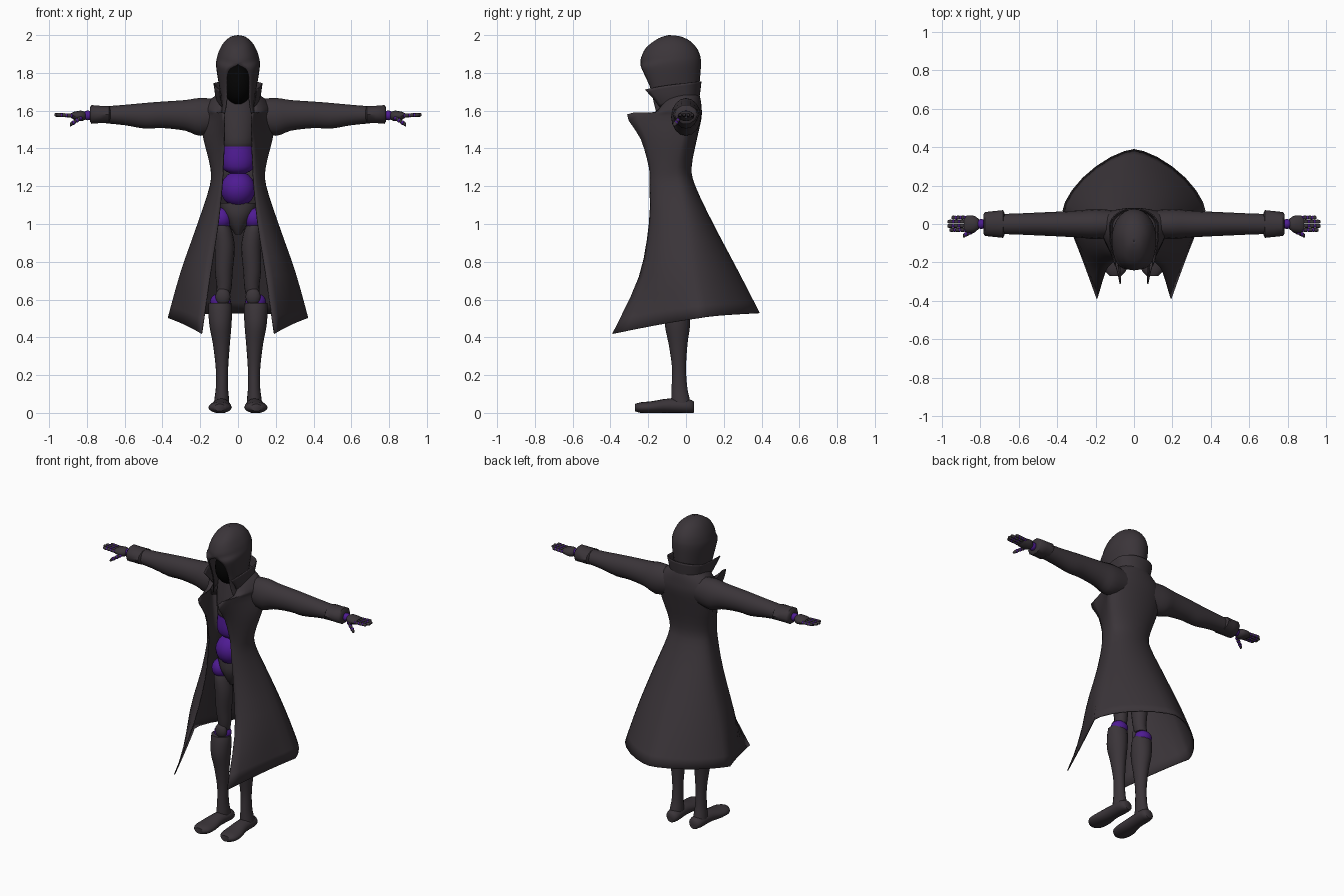
import bpy, bmesh, math
from mathutils import Vector

if "Cube" in bpy.data.objects:
    bpy.data.objects.remove(bpy.data.objects["Cube"])


def make_material(name, rgb):
    mat = bpy.data.materials.new(name)
    mat.use_nodes = True
    colour = (*rgb, 1)
    mat.diffuse_color = colour
    mat.node_tree.nodes["Principled BSDF"].inputs["Base Color"].default_value = colour
    return mat


CLOTH = make_material("charcoal cloth", (.043, .035, .041))
VIOLET = make_material("violet joints", (.077, .011, .29))
SHADOW = make_material("black face", (.001, .001, .001))
parts = []


def finish(name, bm, mat, mirror=False, thickness=0):
    mesh = bpy.data.meshes.new(name)
    bm.to_mesh(mesh)
    bm.free()
    obj = bpy.data.objects.new(name, mesh)
    bpy.context.collection.objects.link(obj)
    mesh.materials.append(mat)
    if thickness:
        solid = obj.modifiers.new("thickness", "SOLIDIFY")
        solid.thickness = thickness
        solid.offset = -1
    if mirror:
        obj.modifiers.new("mirror", "MIRROR")
    parts.append(obj)
    return obj


def smooth_rows(rows, steps):
    """Catmull-Rom interpolation of the key rows."""
    rows = [Vector(r) for r in rows]
    out = []
    for i in range(len(rows) - 1):
        a, b, c, d = rows[max(i - 1, 0)], rows[i], rows[i + 1], rows[min(i + 2, len(rows) - 1)]
        for k in range(steps):
            t = k / steps
            out.append(b + (c - a) * (t / 2) + (a * 2 - b * 5 + c * 4 - d) * (t * t / 2)
                       + (b * 3 - a - c * 3 + d) * (t ** 3 / 2))
    return out + [rows[-1]]


def bridge(bm, rings, closed):
    for low, high in zip(rings, rings[1:]):
        n = len(low)
        for j in range(n if closed else n - 1):
            k = (j + 1) % n
            bm.faces.new((low[j], low[k], high[k], high[j]))


def loft(name, axis, rows, mat=CLOTH, mirror=False, sides=16, steps=3, floor=None):
    """Closed tube; each row is centre x, y, z and the two ring radii."""
    bm = bmesh.new()
    rings = []
    for x, y, z, ra, rb in smooth_rows(rows, steps):
        ring = []
        for k in range(sides):
            a = math.tau * k / sides
            u, v = ra * math.cos(a), rb * math.sin(a)
            offset = {"x": (0, u, v), "y": (u, 0, v), "z": (u, v, 0)}[axis]
            p = Vector((x, y, z)) + Vector(offset)
            if floor is not None:
                p.z = max(p.z, floor)
            ring.append(bm.verts.new(p))
        rings.append(ring)
    bridge(bm, rings, True)
    bm.faces.new(rings[0])
    bm.faces.new(rings[-1])
    bmesh.ops.recalc_face_normals(bm, faces=bm.faces)
    return finish(name, bm, mat, mirror)


def shell(name, rows, steps=3, n=7, thickness=.006):
    """Garment open at the front. Row: back z, front z, side x, side y, back y,
    front edge x, y and the bend point x, y between the edge and the side."""
    bm = bmesh.new()
    rings = []
    for zb, zf, xs, ys, yb, xf, yf, cx, cy in smooth_rows(rows, steps):
        xf = max(xf, 0)
        half = []
        for k in range(n):
            t = k / n
            half.append(((1 - t) ** 2 * xf + 2 * t * (1 - t) * cx + t * t * xs,
                         (1 - t) ** 2 * yf + 2 * t * (1 - t) * cy + t * t * ys))
        # The skirt gets more pointed at the back towards the hem
        power = 2 / (2 - .5 * min(1, max(0, (1.2 - zb) / .67)))
        for k in range(n + 1):
            a = math.pi / 2 * k / n
            half.append((xs * max(0, math.cos(a)) ** power,
                         ys + (yb - ys) * math.sin(a) ** power))
        last = len(half) - 1
        left = [(x, y, zb + (zf - zb) * (1 - i / last) ** 2) for i, (x, y) in enumerate(half)]
        right = [(-x, y, z) for x, y, z in reversed(left[:-1])]
        rings.append([bm.verts.new(p) for p in left + right])
    bridge(bm, rings, False)
    bmesh.ops.remove_doubles(bm, verts=bm.verts, dist=.0005)
    return finish(name, bm, CLOTH, thickness=thickness)


def ball(name, centre, radii, mat, mirror=False, segments=20):
    bm = bmesh.new()
    bmesh.ops.create_uvsphere(bm, u_segments=segments, v_segments=segments // 2, radius=1)
    bmesh.ops.scale(bm, vec=radii, verts=bm.verts)
    bmesh.ops.translate(bm, vec=centre, verts=bm.verts)
    return finish(name, bm, mat, mirror)


# Long open coat with flaring skirt and pointed lapels
shell("coat", [
    (.53, .42, .372, .07, .39, .195, -.39, .29, -.12),
    (.75, .72, .305, .03, .277, .15, -.25, .28, -.17),
    (1, 1, .215, 0, .145, .105, -.197, .2, -.17),
    (1.2, 1.2, .15, -.04, .05, .085, -.193, .145, -.16),
    (1.3, 1.3, .147, -.05, .03, .08, -.197, .14, -.15),
    (1.45, 1.45, .183, -.02, .058, .075, -.24, .14, -.13),
    (1.56, 1.58, .2, 0, .082, .075, -.312, .11, -.11),
    (1.62, 1.59, .185, 0, .082, .085, -.17, .15, -.12),
    (1.67, 1.65, .14, -.01, .075, .085, -.12, .13, -.1),
    (1.71, 1.69, .08, -.02, .06, .07, -.1, .08, -.08)])

# Standing collar
shell("collar", [
    (1.66, 1.62, .11, -.01, .07, .085, -.14, .12, -.1),
    (1.71, 1.66, .12, -.01, .077, .095, -.17, .13, -.12),
    (1.755, 1.71, .13, -.01, .082, .1, -.217, .13, -.14)])

# Hood, closed above the brim, with a dark face inside
shell("hood", [
    (1.62, 1.56, .085, -.06, .05, .08, -.15, .095, -.13),
    (1.68, 1.64, .088, -.07, .062, .062, -.17, .09, -.15),
    (1.74, 1.71, .1, -.08, .071, .06, -.185, .1, -.17),
    (1.82, 1.78, .113, -.08, .078, .058, -.215, .11, -.2),
    (1.86, 1.82, .116, -.08, .079, .042, -.234, .11, -.23),
    (1.89, 1.845, .112, -.08, .075, 0, -.241, .1, -.238),
    (1.93, 1.88, .1, -.08, .058, 0, -.238, .09, -.23),
    (1.97, 1.935, .075, -.08, .02, 0, -.21, .07, -.2),
    (1.993, 1.983, .04, -.085, -.03, 0, -.145, .04, -.14),
    (2, 2, .002, -.09, -.088, 0, -.092, .002, -.091)])
ball("face", (0, -.1, 1.738), (.076, .09, .108), SHADOW)

# Sleeves and turned cuffs
loft("sleeve", "x", [
    (.1, 0, 1.575, .07, .085), (.2, 0, 1.567, .079, .1), (.28, 0, 1.575, .071, .081),
    (.4, 0, 1.578, .064, .07), (.49, 0, 1.573, .06, .068),
    (.6, 0, 1.577, .055, .054), (.7, 0, 1.578, .052, .045)], mirror=True)
loft("cuff", "x", [
    (.675, 0, 1.58, .06, .036), (.682, 0, 1.58, .072, .046), (.73, 0, 1.58, .067, .048),
    (.775, 0, 1.58, .062, .052), (.784, 0, 1.58, .05, .04)], mirror=True, sides=10, steps=1)

# Hands with jointed fingers
ball("wrist", (.795, 0, 1.575), (.03, .026, .026), VIOLET, True, 12)
loft("palm", "x", [
    (.808, 0, 1.573, .025, .02), (.83, 0, 1.572, .042, .028),
    (.865, 0, 1.573, .044, .022), (.885, 0, 1.574, .038, .012)], mirror=True, sides=12)


def finger(name, base, tip, r):
    base, tip = Vector(base), Vector(tip)
    joints = [base.lerp(tip, t) for t in (0, .34, .68, 1)]
    for i, (a, b) in enumerate(zip(joints, joints[1:])):
        ball(f"{name}_joint_{i}", a, (r,) * 3, VIOLET, True, 8)
        rows = [(*a.lerp(b, t), r * w, r * w) for t, w in ((.08, .8), (.3, 1), (.75, .95), (1, .6))]
        loft(f"{name}_segment_{i}", "x", rows, mirror=True, sides=8, steps=1)


for name, y, length in (("index_finger", -.031, .08), ("middle_finger", -.01, .092),
                        ("ring_finger", .012, .09), ("little_finger", .033, .07)):
    finger(name, (.88, y, 1.574), (.88 + length, y, 1.578), .0105)
finger("thumb", (.835, -.035, 1.56), (.89, -.062, 1.525), .012)

# Torso
loft("chest", "z", [
    (0, -.06, 1.4, .08, .075), (0, -.06, 1.43, .095, .088), (0, -.05, 1.52, .105, .09),
    (0, -.05, 1.62, .1, .075), (0, -.07, 1.69, .05, .045)])
loft("abdomen", "z", [
    (0, -.075, 1.265, .035, .035), (0, -.072, 1.29, .078, .068),
    (0, -.07, 1.34, .092, .08), (0, -.068, 1.41, .086, .076)], VIOLET)
ball("belly", (0, -.075, 1.185), (.092, .092, .094), VIOLET)
loft("pelvis", "z", [
    (0, -.05, .945, .015, .025), (0, -.05, .99, .045, .055),
    (0, -.05, 1.05, .08, .075), (0, -.045, 1.11, .11, .074)])

# Legs
ball("hip_joint", (.085, -.055, 1.03), (.055, .06, .06), VIOLET, True)
loft("thigh", "z", [
    (.095, -.05, 1.025, .02, .03), (.083, -.05, .98, .045, .055), (.07, -.045, .88, .053, .06),
    (.075, -.04, .75, .047, .05), (.073, -.035, .67, .04, .042),
    (.08, -.03, .62, .037, .038)], mirror=True)
ball("knee_joint", (.093, -.025, .59), (.055, .048, .043), VIOLET, True)
ball("kneecap", (.08, -.062, .615), (.04, .026, .047), CLOTH, True, 16)
loft("boot_shaft", "z", [
    (.095, -.04, .582, .06, .055), (.094, -.042, .54, .063, .063), (.093, -.045, .46, .058, .066),
    (.088, -.042, .365, .045, .05), (.085, -.037, .24, .033, .037), (.085, -.035, .14, .032, .041),
    (.086, -.03, .08, .038, .048), (.088, -.025, .03, .042, .055)], mirror=True)
loft("boot_foot", "y", [
    (.082, .043, .03, .026, .028), (.084, .015, .035, .044, .037), (.088, -.09, .038, .046, .038),
    (.094, -.18, .03, .061, .032), (.096, -.24, .028, .056, .028),
    (.097, -.27, .028, .03, .019)], mirror=True, floor=0)

# Smooth shading with sharp edges kept
bpy.ops.object.select_all(action="DESELECT")
for part in parts:
    part.select_set(True)
bpy.context.view_layer.objects.active = parts[0]
bpy.ops.object.shade_smooth_by_angle(angle=math.radians(50))
